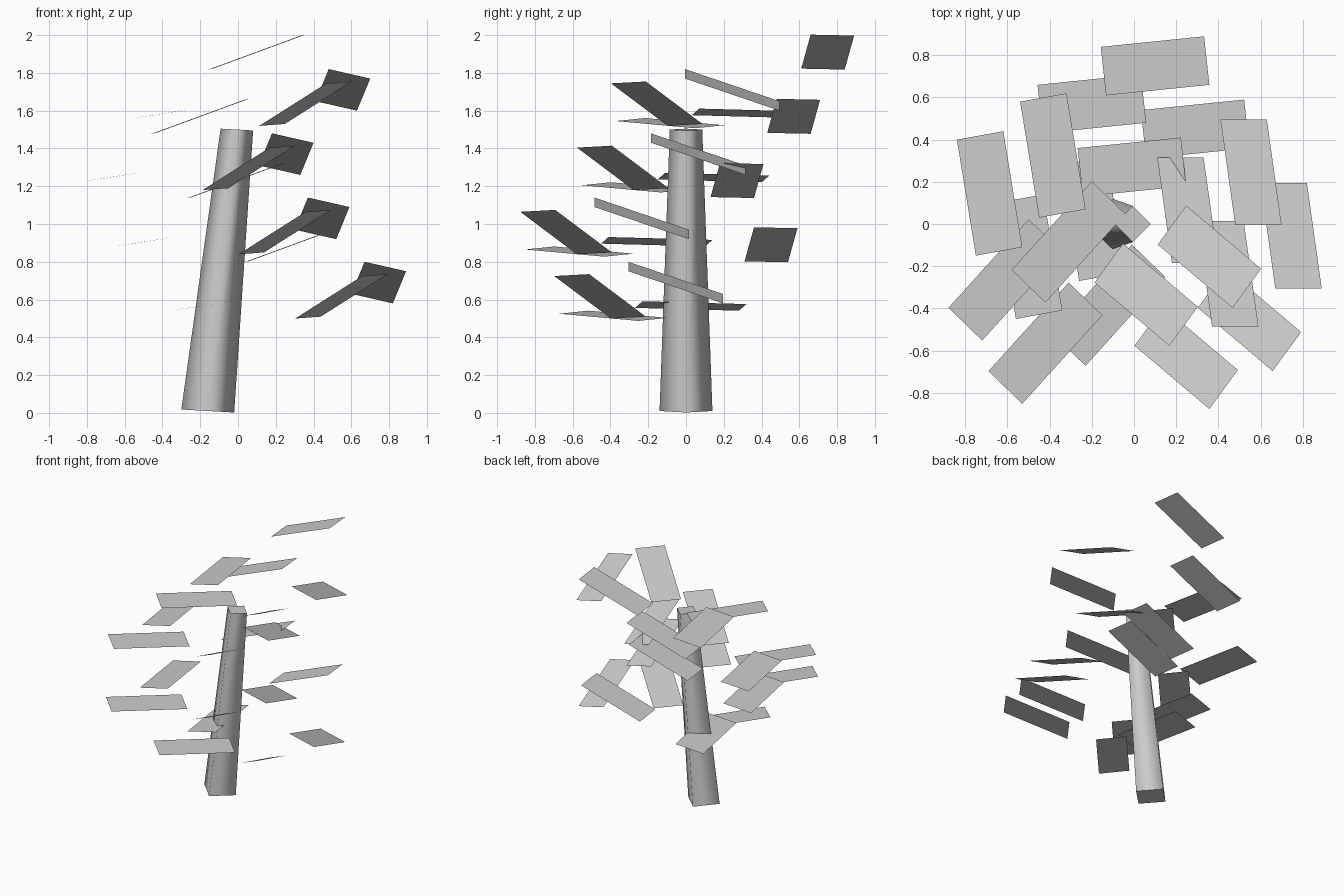
import bpy
import bmesh
from math import cos, sin, pi
from mathutils import Vector

if "Cube" in bpy.data.objects:
    bpy.data.objects.remove(bpy.data.objects["Cube"], do_unlink=True)


def make_material(name, value):
    mat = bpy.data.materials.new(name)
    mat.use_nodes = True
    colour = (value, value, value, 1)
    mat.diffuse_color = colour
    mat.node_tree.nodes["Principled BSDF"].inputs["Base Color"].default_value = colour
    return mat


grey = make_material("plain_grey", 0.6)


def add_object(name, bm):
    mesh = bpy.data.meshes.new(name)
    bm.to_mesh(mesh)
    bm.free()
    mesh.materials.append(grey)
    obj = bpy.data.objects.new(name, mesh)
    bpy.context.collection.objects.link(obj)
    return obj


# Leaning, tapered four-sided trunk with smooth sides and flat caps
def trunk_ring(bm, x, z, radius, slope=0.057):
    ring = []
    for i in range(4):
        a = i * pi / 2
        ring.append(bm.verts.new((x + radius * cos(a), radius * sin(a),
                                  z - slope * radius * cos(a))))
    return ring


bm = bmesh.new()
low = trunk_ring(bm, -0.16, 0.01, 0.14)
high = trunk_ring(bm, -0.006, 1.5, 0.086)
for i in range(4):
    j = (i + 1) % 4
    bm.faces.new((low[i], low[j], high[j], high[i])).smooth = True
bm.faces.new(high)
bm.faces.new(low[::-1])
add_object("trunk", bm)

# One tier of flat leaf cards: name -> centre, long side, short side
cards = {
    "back_leaf": ((-0.20, 0.57, 1.57), (0.49, 0.05, 0.18), (0.025, -0.23, 0.005)),
    "right_leaf": ((-0.685, 0.145, 1.246), (0.09, -0.55, 0.015), (0.22, 0.04, 0.035)),
    "left_leaf": ((0.255, 0.065, 1.37), (0.07, -0.50, 0.17), (0.22, 0, -0.05)),
    "front_right_leaf": ((-0.61, -0.265, 1.194), (0.38, 0.42, -0.038), (0.16, -0.155, -0.016)),
    "front_left_leaf": ((0.0575, -0.335, 1.297), (0.355, -0.30, 0.225), (-0.135, -0.185, -0.01)),
}

# The same tier is repeated at four heights
tiers = [(0.30, 0.18, 0.34), (0, 0, 0), (0.19, -0.30, -0.34), (0.49, -0.12, -0.68)]

for number, tier in enumerate(tiers, 1):
    for name, (centre, long_side, short_side) in cards.items():
        middle = Vector(centre) + Vector(tier)
        u, v = Vector(long_side) / 2, Vector(short_side) / 2
        bm = bmesh.new()
        corners = [bm.verts.new(middle + u * a + v * b)
                   for a, b in ((-1, -1), (1, -1), (1, 1), (-1, 1))]
        face = bm.faces.new(corners)
        face.normal_update()
        if face.normal.z < 0:
            face.normal_flip()
        add_object(f"{name}_{number}", bm)
